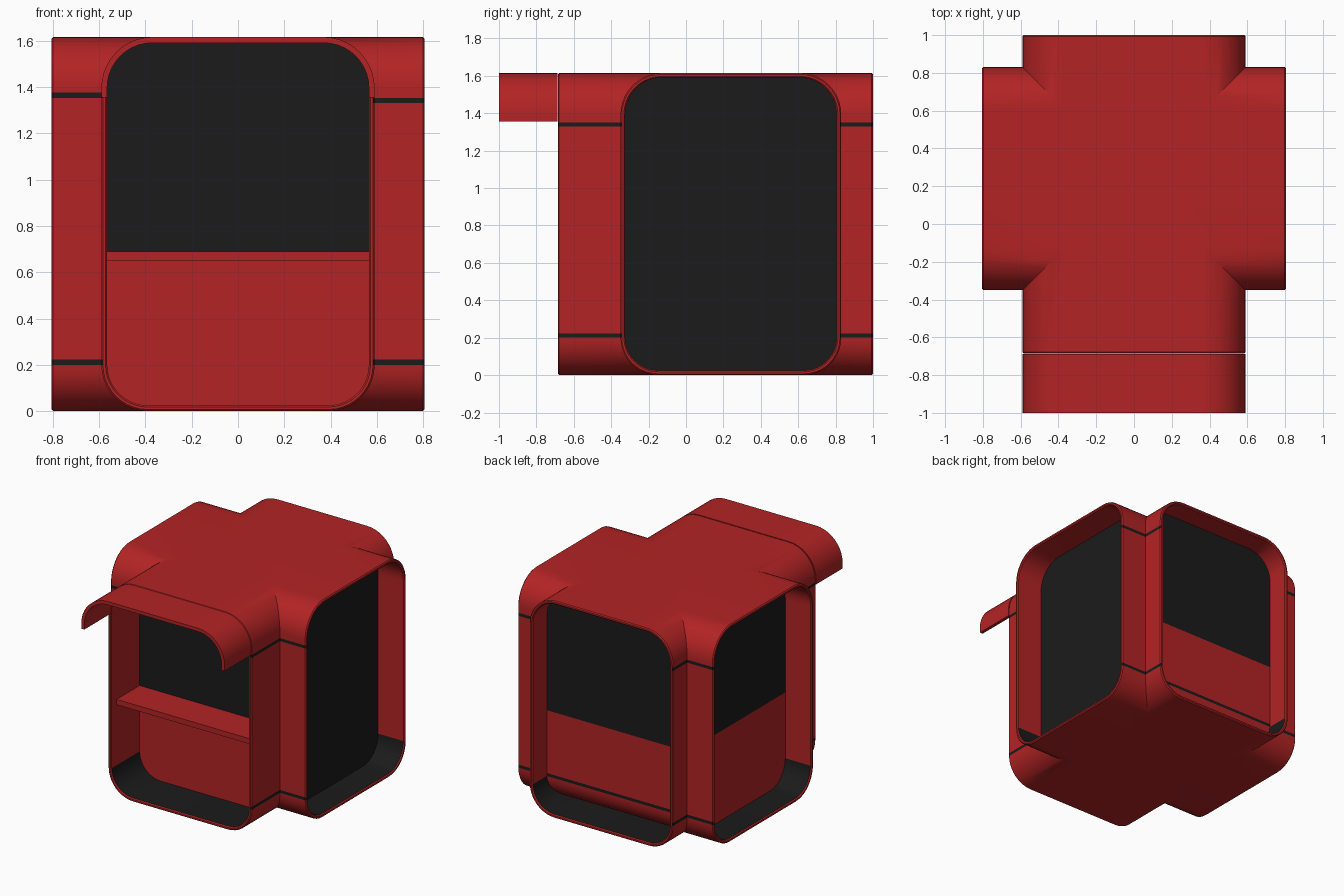
import bpy, bmesh
from math import sin, cos, pi
from mathutils import Vector

if "Cube" in bpy.data.objects:
    bpy.data.objects.remove(bpy.data.objects["Cube"])

H, HALF, CY, WALL = 1.615, 0.59, 0.24, 0.025   # height, tunnel half width, crossing centre, wall
RB, RT = 0.20, 0.22                            # bottom and top corner radii
SILL = 0.69


def material(name, rgb):
    m = bpy.data.materials.new(name)
    m.diffuse_color = (*rgb, 1)
    m.use_nodes = True
    m.node_tree.nodes["Principled BSDF"].inputs["Base Color"].default_value = m.diffuse_color
    return m


RED = material("red_shell", (0.45, 0.017, 0.018))
BLACK = material("black_glass", (0.011, 0.011, 0.011))


def half_profile(i):
    """Right half of the rounded tunnel section, bottom to top, inset by i."""
    n = 10
    pts = [(0, i)]
    for k in range(n + 1):
        a = -pi / 2 + k * pi / 2 / n
        pts.append((HALF - RB + (RB - i) * cos(a), RB + (RB - i) * sin(a)))
    pts += [(HALF - i, z) for z in (0.222, 1.33, 1.352)]
    for k in range(n + 1):
        a = k * pi / 2 / n
        pts.append((HALF - RT + (RT - i) * cos(a), H - RT + (RT - i) * sin(a)))
    return pts + [(0, H - i)]


def profile(i):
    h = half_profile(i)
    return h + [(-u, z) for u, z in h[-2:0:-1]]


# the four arms: (u across, d outward) -> (x, y)
ARMS = {
    "front": (lambda u, d: (u, CY - d), CY + 0.685),
    "back": (lambda u, d: (-u, CY + d), 1.0 - CY),
    "right": (lambda u, d: (d, CY + u), 0.805),
    "left": (lambda u, d: (-d, CY - u), 0.805),
}


def finish(name, bm, mats, smooth=True):
    bmesh.ops.remove_doubles(bm, verts=bm.verts, dist=0.0004)
    bmesh.ops.recalc_face_normals(bm, faces=bm.faces)
    me = bpy.data.meshes.new(name)
    bm.to_mesh(me)
    bm.free()
    for m in mats:
        me.materials.append(m)
    ob = bpy.data.objects.new(name, me)
    bpy.context.collection.objects.link(ob)
    if smooth:
        bpy.ops.object.select_all(action='DESELECT')
        ob.select_set(True)
        bpy.context.view_layer.objects.active = ob
        bpy.ops.object.shade_smooth_by_angle(angle=0.52)
    return ob


def prism(name, pts, offset, mat, smooth=False):
    """Closed outline of 3D points, thickened along offset."""
    bm = bmesh.new()
    f = bm.faces.new([bm.verts.new(p) for p in pts])
    ext = bmesh.ops.extrude_face_region(bm, geom=[f], use_keep_orig=True)
    for v in ext["geom"]:
        if isinstance(v, bmesh.types.BMVert):
            v.co += Vector(offset)
    return finish(name, bm, [mat], smooth)


# shell: two crossing rounded tunnels, mitred where the arms meet
bm = bmesh.new()
for place, end in ARMS.values():
    rings = []
    for inset, d in ((0, None), (0, end - 0.007), (0.007, end),
                     (WALL - 0.007, end), (WALL, end - 0.007), (WALL, None)):
        ring = []
        for u, z in profile(inset):
            x, y = place(u, abs(u) if d is None else d)
            ring.append((bm.verts.new((x, y, z)), z))
        rings.append(ring)
    for r in range(5):
        a, b = rings[r], rings[r + 1]
        for k in range(len(a)):
            j = (k + 1) % len(a)
            f = bm.faces.new((a[k][0], a[j][0], b[j][0], b[k][0]))
            z = (a[k][1] + a[j][1]) / 2
            band = 0.201 < z < 0.221 or 1.331 < z < 1.351   # joint seals outside
            liner = r == 4 and z < 0.2                      # dark floor inside
            f.material_index = int((r < 2 and band) or liner)
# the seal on the left side sits a little higher
for v in bm.verts:
    if v.co.x < 0 and 1.32 < v.co.z < 1.36:
        v.co.z += 0.023
finish("kiosk_shell", bm, [RED, BLACK])

# recessed infill panels in each opening
W = HALF - WALL


def panel(name, arm, lo, hi, mat):
    place = ARMS[arm][0]
    h = [(u, z) for u, z in half_profile(WALL) if lo < z < hi]
    if lo > 0:
        h.insert(0, (W, lo))
    if hi < H:
        h.append((W, hi))
    outline = h + [(-u, z) for u, z in reversed(h) if u > 0]
    pts = [(*place(u, HALF), z) for u, z in outline]
    x0, y0 = place(0, HALF)
    x1, y1 = place(0, HALF - 0.02)
    prism(name, pts, (x1 - x0, y1 - y0, 0), mat)


panel("right_window", "right", 0, H, BLACK)
for arm in ("front", "left", "back"):
    panel(arm + "_window", arm, SILL, H, BLACK)
for arm in ("front", "left"):
    panel(arm + "_lower_panel", arm, 0, SILL, RED)

# back lower panel: wall that curves under at the bottom, with a seal strip
bm = bmesh.new()
rows = [p for p in half_profile(WALL)[1:] if p[1] < 0.3] + [(W, SILL)]
prev = None
for w, z in rows:
    row = [bm.verts.new((s * w, CY + w + WALL, z)) for s in (-1, 1)]
    if prev:
        f = bm.faces.new((prev[0], prev[1], row[1], row[0]))
        f.material_index = int(0.201 < (prev[1].co.z + z) / 2 < 0.221)
    prev = row
finish("back_lower_panel", bm, [RED, BLACK])

# serving counter in the front opening
prism("serving_counter",
      [(-W, -0.35, SILL), (W, -0.35, SILL), (W, -0.62, SILL), (-W, -0.62, SILL)],
      (0, 0, -0.04), RED)

# awning: top part of the tunnel section carried forward
def arch(i):
    h = [(HALF - i, 1.355)] + [p for p in half_profile(i) if p[1] > 1.36]
    return h + [(-u, z) for u, z in h[-2::-1]]


section = arch(0) + arch(WALL)[::-1]
bm = bmesh.new()
n = len(section)
half = n // 2
front, rear = ([bm.verts.new((u, y, z)) for u, z in section] for y in (-1.0, -0.687))
for k in range(n):
    j = (k + 1) % n
    bm.faces.new((front[k], front[j], rear[j], rear[k]))
for ring in (front, rear):
    for k in range(half - 1):
        bm.faces.new((ring[k], ring[k + 1], ring[n - 2 - k], ring[n - 1 - k]))
finish("awning", bm, [RED])
